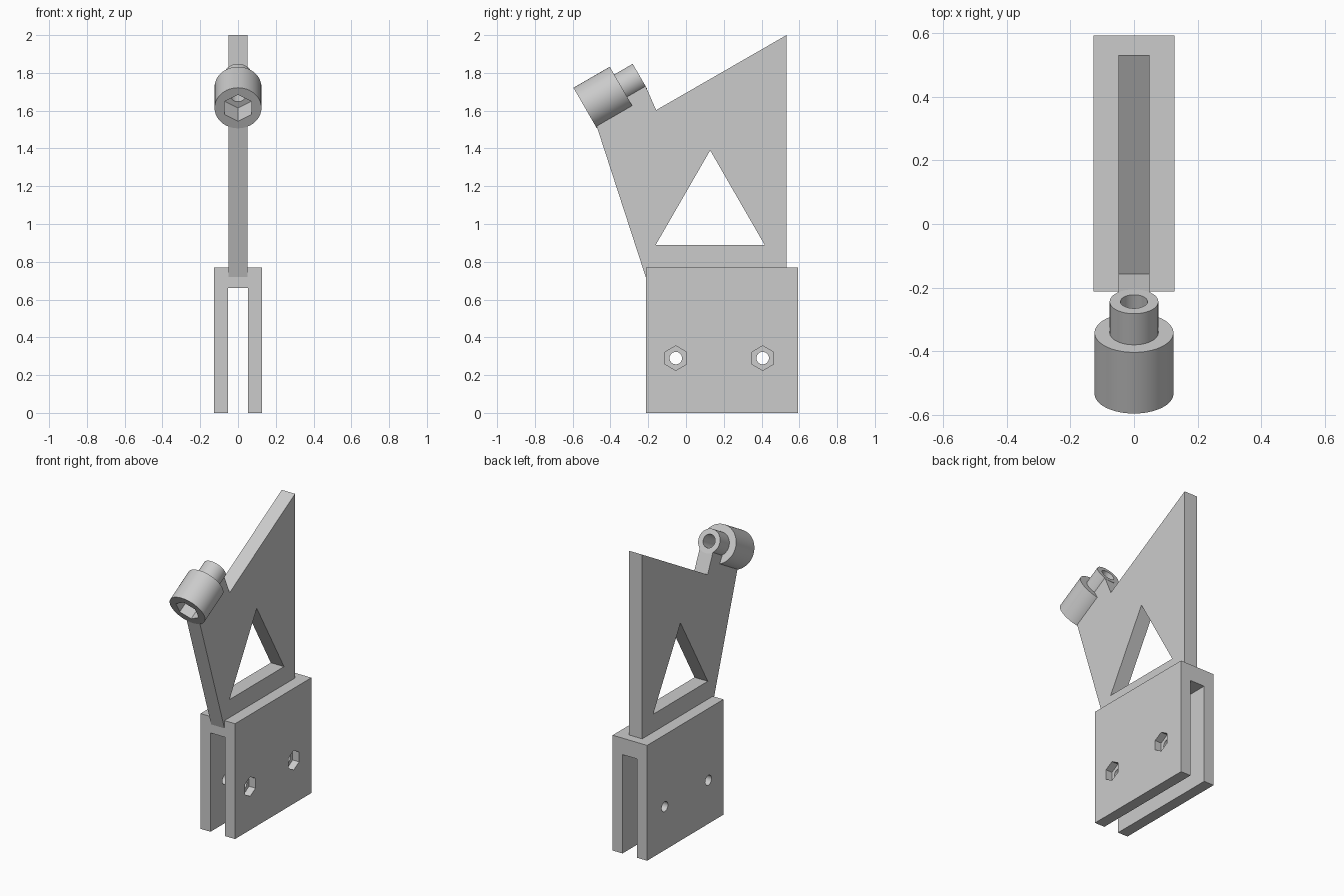
import bpy
import bmesh
from math import cos, sin, pi, radians
from mathutils import Matrix, Vector

if "Cube" in bpy.data.objects:
    bpy.data.objects.remove(bpy.data.objects["Cube"], do_unlink=True)

grey = bpy.data.materials.new("plain grey")
grey.use_nodes = True
grey.diffuse_color = (0.6, 0.6, 0.6, 1)
grey.node_tree.nodes["Principled BSDF"].inputs["Base Color"].default_value = (0.6, 0.6, 0.6, 1)


def frame(u, v, w, origin=(0, 0, 0)):
    """Matrix whose columns are the profile axes u, v and the extrusion axis w."""
    m = Matrix((u, v, w)).transposed().to_4x4()
    m.translation = Vector(origin)
    return m


def ngon(sides, radius, cu=0, cv=0):
    """Regular polygon with one corner pointing along +v."""
    return [(cu + radius * cos(pi / 2 + 2 * pi * i / sides),
             cv + radius * sin(pi / 2 + 2 * pi * i / sides)) for i in range(sides)]


def prism(name, profile, start, end, matrix):
    bm = bmesh.new()
    face = bm.faces.new([bm.verts.new((u, v, start)) for u, v in profile])
    new = bmesh.ops.extrude_face_region(bm, geom=[face])["geom"]
    bmesh.ops.translate(bm, vec=(0, 0, end - start),
                        verts=[g for g in new if isinstance(g, bmesh.types.BMVert)])
    bmesh.ops.transform(bm, matrix=matrix, verts=bm.verts)
    bmesh.ops.recalc_face_normals(bm, faces=bm.faces)
    mesh = bpy.data.meshes.new(name)
    bm.to_mesh(mesh)
    bm.free()
    mesh.materials.append(grey)
    obj = bpy.data.objects.new(name, mesh)
    bpy.context.collection.objects.link(obj)
    return obj


def combine(obj, other, operation="DIFFERENCE"):
    """Apply a boolean and remove the helper."""
    mod = obj.modifiers.new("boolean", "BOOLEAN")
    mod.operation, mod.solver, mod.object = operation, "EXACT", other
    bpy.context.view_layer.objects.active = obj
    bpy.ops.object.modifier_apply(modifier=mod.name)
    bpy.data.objects.remove(other, do_unlink=True)


X, Y, Z = (1, 0, 0), (0, 1, 0), (0, 0, 1)
sideways = frame(Y, Z, X)      # profile in (y, z), extruded along x
lengthways = frame(Z, X, Y)    # profile in (z, x), extruded along y

# Clamp: an upside-down channel with two bolt holes and nut pockets
outer, inner, top, roof = 0.1275, 0.054, 0.77, 0.66
channel = [(0, -outer), (top, -outer), (top, outer), (0, outer),
           (0, inner), (roof, inner), (roof, -inner), (0, -inner)]
clamp = prism("clamp", channel, -0.213, 0.592, lengthways)
for y in (-0.054, 0.406):
    combine(clamp, prism("bolt_cutter", ngon(32, 0.033, y, 0.29), -0.3, 0.3, sideways))
    combine(clamp, prism("nut_cutter", ngon(6, 0.065, y, 0.29), 0.08, 0.3, sideways))

# Barrel: a wide and a narrow cylinder on a tilted axis
tilt = radians(30)
axis = Vector((0, cos(tilt), sin(tilt)))
across = axis.cross(Vector(X))
nose = Vector((0, -0.534, 1.614))
along = frame(X, across, axis, nose)
wide_length, full_length = 0.222, 0.335
barrel = prism("barrel", ngon(64, 0.124), 0, wide_length, along)
combine(barrel, prism("neck", ngon(64, 0.0765), 0.15, full_length, along), "UNION")
combine(barrel, prism("bore_cutter", ngon(48, 0.0425), -0.1, 0.5, along))
combine(barrel, prism("socket_cutter", ngon(6, 0.081), -0.1, 0.14, along))


def under_barrel(distance, offset):
    p = nose + axis * distance - Vector((0, -sin(tilt), cos(tilt))) * offset
    return p.y, p.z


# Web plate: rises from the clamp and ends inside the barrel wall
plate = [(-0.207, 0.70), (0.532, 0.70), (0.532, 2.0), (-0.158, 1.603),
         under_barrel(full_length, 0.06), under_barrel(wide_length - 0.02, 0.06),
         under_barrel(wide_length - 0.02, 0.1), under_barrel(0.004, 0.1),
         under_barrel(0.004, 0.118)]
web = prism("web_plate", plate, -0.049, 0.049, sideways)
window = [(-0.16, 0.89), (0.416, 0.89), (0.128, 1.39)]
combine(web, prism("window_cutter", window, -0.2, 0.2, sideways))

# Smooth the round walls, keep the edges sharp
bpy.ops.object.select_all(action="DESELECT")
for obj in (clamp, barrel):
    obj.select_set(True)
bpy.context.view_layer.objects.active = barrel
bpy.ops.object.shade_smooth_by_angle(angle=radians(30))
